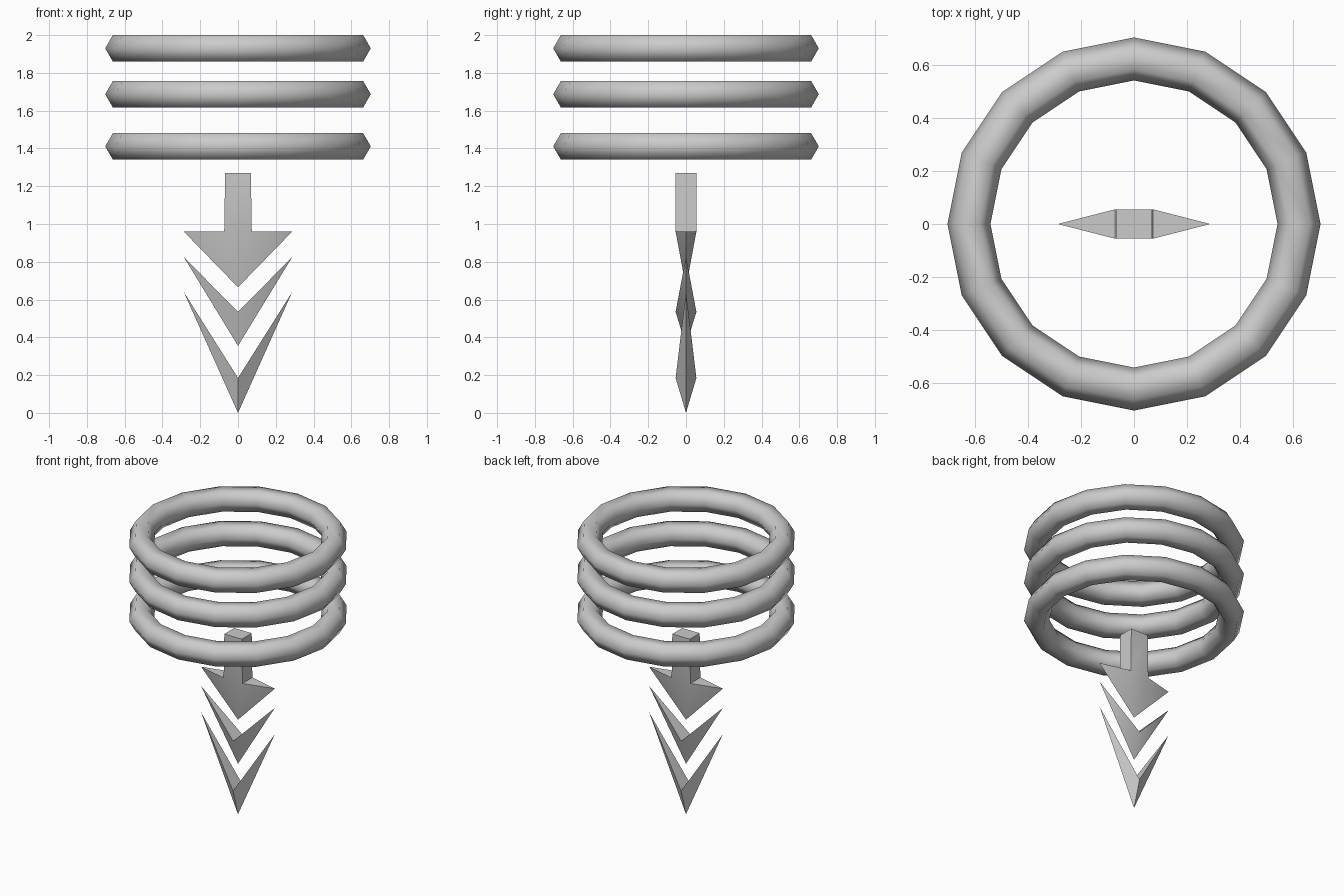
import bpy

if "Cube" in bpy.data.objects:
    bpy.data.objects.remove(bpy.data.objects["Cube"])

HALF_WIDTH = 0.287   # half span of arrow head and chevrons
DEPTH = 0.055        # half thickness at the centre


def make_mesh(name, verts, faces):
    mesh = bpy.data.meshes.new(name)
    mesh.from_pydata(verts, [], faces)
    mesh.update()
    mesh.shade_smooth()
    obj = bpy.data.objects.new(name, mesh)
    bpy.context.collection.objects.link(obj)
    return obj


def chevron(name, z_tip, z_notch, z_bottom):
    verts = [(0, -DEPTH, z_notch), (0, DEPTH, z_notch),
             (HALF_WIDTH, 0, z_tip), (-HALF_WIDTH, 0, z_tip), (0, 0, z_bottom)]
    faces = [(0, 4, 2), (0, 3, 4), (1, 2, 4), (1, 4, 3), (0, 2, 1), (0, 1, 3)]
    return make_mesh(name, verts, faces)


# Three stacked rings
for name, z in (("lower_ring", 1.411), ("middle_ring", 1.687), ("upper_ring", 1.93)):
    bpy.ops.mesh.primitive_torus_add(major_segments=16, minor_segments=6,
                                     major_radius=0.622, minor_radius=0.081,
                                     location=(0, 0, z))
    ring = bpy.context.object
    ring.name = name
    ring.data.shade_smooth()

# Arrow: slightly tapered shaft flowing into a pointed head
corners = [(-1, -1), (1, -1), (1, 1), (-1, 1)]
verts = [(x * 0.068, y * DEPTH, 1.27) for x, y in corners]
verts += [(x * 0.073, y * DEPTH, 0.96) for x, y in corners]
verts += [(HALF_WIDTH, 0, 0.96), (-HALF_WIDTH, 0, 0.96), (0, 0, 0.665)]
faces = [(0, 1, 2, 3)]
faces += [(i + 4, (i + 1) % 4 + 4, (i + 1) % 4, i) for i in range(4)]
faces += [(5, 8, 6), (7, 9, 4),                     # shoulders
          (5, 4, 10), (8, 5, 10), (6, 8, 10),       # point
          (7, 6, 10), (9, 7, 10), (4, 9, 10)]
make_mesh("arrow", verts, faces)

# Chevrons below the arrow
chevron("upper_chevron", 0.825, 0.535, 0.355)
chevron("lower_chevron", 0.64, 0.185, 0.0)

# Keep hard creases crisp
bpy.ops.object.select_all(action='DESELECT')
for name in ("arrow", "upper_chevron", "lower_chevron"):
    obj = bpy.data.objects[name]
    obj.select_set(True)
    bpy.context.view_layer.objects.active = obj
bpy.ops.object.shade_smooth_by_angle(angle=1.05)
